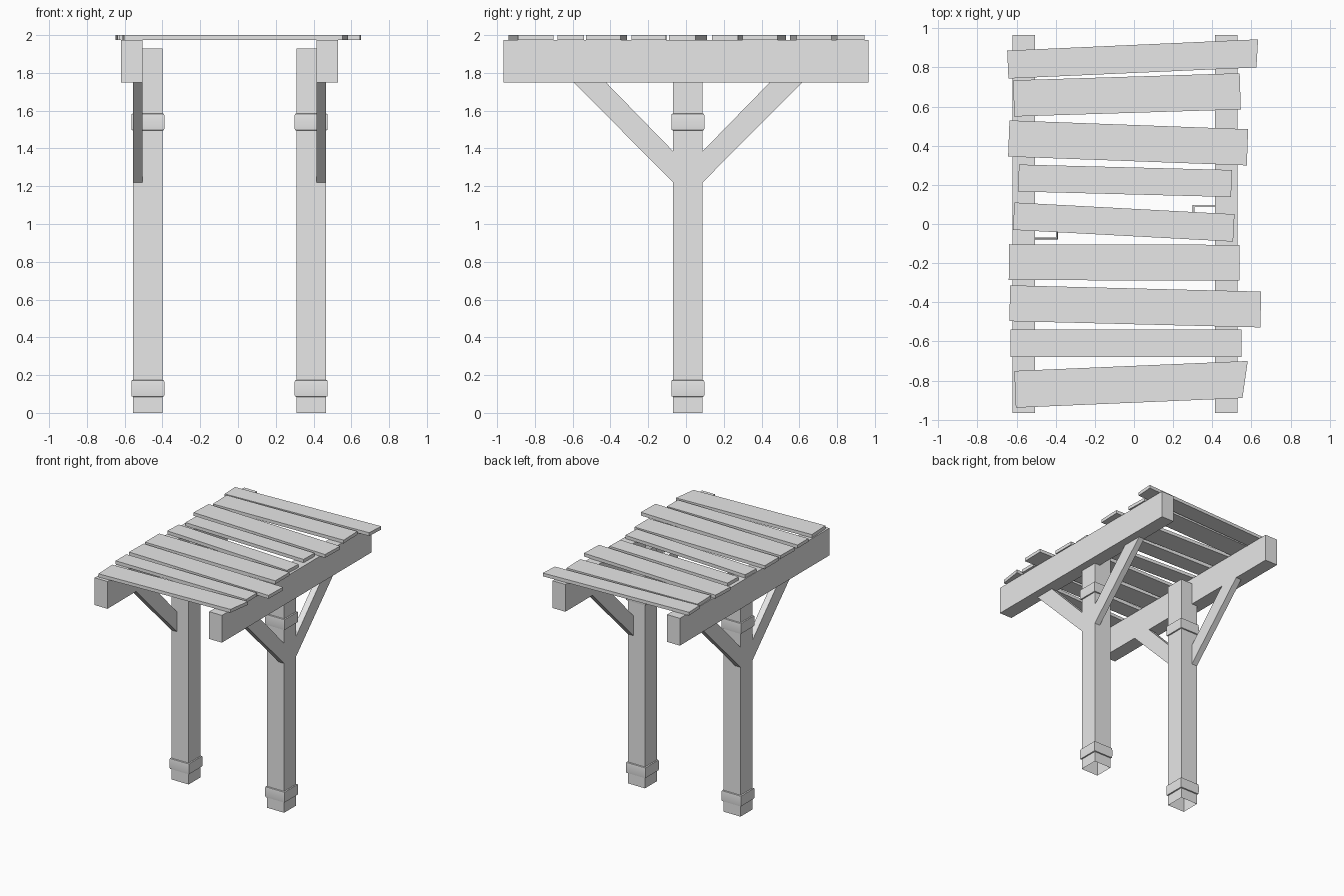
import bpy, bmesh, math
from mathutils import Vector

cube = bpy.data.objects.get("Cube")
if cube:
    bpy.data.objects.remove(cube, do_unlink=True)

wood = bpy.data.materials.new("plain grey")
wood.use_nodes = True
GREY = (0.8, 0.8, 0.8, 1)
wood.diffuse_color = GREY
wood.node_tree.nodes["Principled BSDF"].inputs["Base Color"].default_value = GREY


def loft(name, rings, capped=True, smooth=False):
    """Join equal point rings with quads, closing both ends if capped."""
    bm = bmesh.new()
    loops = [[bm.verts.new(p) for p in ring] for ring in rings]
    n = len(loops[0])
    for a, b in zip(loops, loops[1:]):
        for i in range(n):
            j = (i + 1) % n
            bm.faces.new((a[i], a[j], b[j], b[i]))
    if capped:
        bm.faces.new(loops[0][::-1])
        bm.faces.new(loops[-1])
    bmesh.ops.recalc_face_normals(bm, faces=bm.faces)
    mesh = bpy.data.meshes.new(name)
    bm.to_mesh(mesh)
    bm.free()
    mesh.materials.append(wood)
    obj = bpy.data.objects.new(name, mesh)
    bpy.context.collection.objects.link(obj)
    if smooth:
        bpy.ops.object.select_all(action='DESELECT')
        obj.select_set(True)
        bpy.context.view_layer.objects.active = obj
        bpy.ops.object.shade_smooth_by_angle(angle=math.radians(60))
    return obj


def square(cx, cy, half, z):
    return [(cx + sx * half, cy + sy * half, z)
            for sx, sy in ((-1, -1), (1, -1), (1, 1), (-1, 1))]


def side_prism(name, profile, x0, x1):
    """Extrude a (y, z) profile along x."""
    return loft(name, [[(x, y, z) for y, z in profile] for x in (x0, x1)])


MID_X, POST_Y, HALF = -0.045, 0.01, 0.078
BEAM_LOW, DECK = 1.75, 1.973

for side, s in (("left", 1), ("right", -1)):
    # Hollow post, open at both ends
    px = MID_X + s * 0.432
    loft(side + "_post", [square(px, POST_Y, HALF, z) for z in (0, 1.93)], capped=False)

    # Rounded bands round the post
    for level, z0 in (("lower", 0.085), ("upper", 1.495)):
        rings = [square(px, POST_Y, HALF + out, z0 + dz)
                 for out, dz in ((0, 0), (0.008, 0.003), (0.01, 0.02),
                                 (0.01, 0.07), (0.008, 0.087), (0, 0.09))]
        loft(f"{side}_{level}_band", rings, capped=False, smooth=True)

    # Beam along the depth
    inner, outer = MID_X + s * 0.46, MID_X + s * 0.575
    side_prism(side + "_beam", [(-0.965, BEAM_LOW), (0.965, BEAM_LOW),
                                (0.965, DECK), (-0.965, DECK)], inner, outer)

    # Diagonal braces, front and back
    for end, d in (("front", -1), ("back", 1)):
        profile = [(POST_Y + d * y, z) for y, z in
                   ((HALF, 1.22), (HALF, 1.385), (0.434, BEAM_LOW), (0.605, BEAM_LOW))]
        side_prism(f"{side}_{end}_brace", profile, inner, MID_X + s * 0.51)

# Crooked roof slats: left x, right x, left y, right y, width, slant of right end
slats = [
    (-0.645, 0.63, 0.815, 0.872, 0.143, 0.015),
    (-0.615, 0.543, 0.642, 0.678, 0.185, 0),
    (-0.64, 0.58, 0.437, 0.392, 0.185, 0),
    (-0.59, 0.498, 0.235, 0.207, 0.138, 0),
    (-0.615, 0.51, 0.04, -0.02, 0.14, 0),
    (-0.64, 0.54, -0.195, -0.198, 0.183, 0),
    (-0.635, 0.648, -0.405, -0.437, 0.183, 0),
    (-0.63, 0.55, -0.61, -0.61, 0.14, 0),
    (-0.608, 0.568, -0.845, -0.795, 0.188, 0.035),
]
for i, (x0, x1, y0, y1, width, slant) in enumerate(slats, 1):
    a, b = Vector((x0, y0)), Vector((x1, y1))
    along = (b - a).normalized()
    half = Vector((-along.y, along.x)) * width / 2
    lean = along * slant / 2
    outline = [a - half, b - half - lean, b + half + lean, a + half]
    loft(f"roof_slat_{i}", [[(p.x, p.y, z) for p in outline] for z in (DECK, 2.0)])
